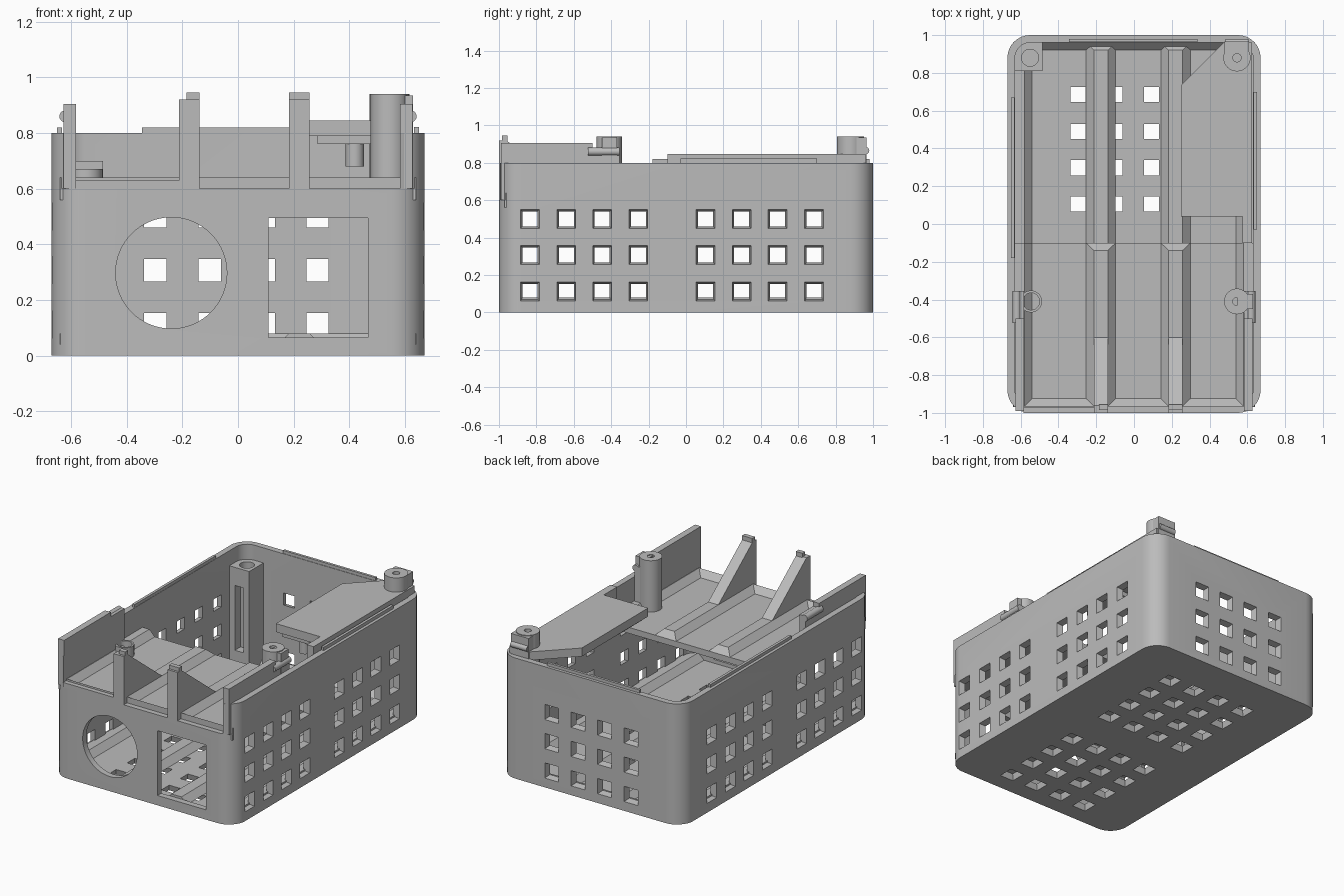
import bpy, bmesh, math
from mathutils import Matrix, Vector

if "Cube" in bpy.data.objects:
    bpy.data.objects.remove(bpy.data.objects["Cube"])

grey = bpy.data.materials.new("plain grey")
grey.diffuse_color = (0.5, 0.5, 0.5, 1)
grey.use_nodes = True
grey.node_tree.nodes["Principled BSDF"].inputs["Base Color"].default_value = grey.diffuse_color


def make(name, bm):
    bmesh.ops.recalc_face_normals(bm, faces=bm.faces)
    me = bpy.data.meshes.new(name)
    bm.to_mesh(me)
    bm.free()
    ob = bpy.data.objects.new(name, me)
    bpy.context.collection.objects.link(ob)
    me.materials.append(grey)
    return ob


def loft(bm, lower, upper):
    """Closed solid between two matching rings of points."""
    a = [bm.verts.new(p) for p in lower]
    b = [bm.verts.new(p) for p in upper]
    n = len(a)
    bm.faces.new(a[::-1])
    bm.faces.new(b)
    for i in range(n):
        bm.faces.new((a[i], a[(i + 1) % n], b[(i + 1) % n], b[i]))


def ring(x0, x1, y0, y1, z, r=0, seg=8):
    if r == 0:
        return [(x0, y0, z), (x1, y0, z), (x1, y1, z), (x0, y1, z)]
    pts = []
    for k, (cx, cy) in enumerate([(x1 - r, y1 - r), (x0 + r, y1 - r), (x0 + r, y0 + r), (x1 - r, y0 + r)]):
        for i in range(seg + 1):
            a = math.pi / 2 * (k + i / seg)
            pts.append((cx + r * math.cos(a), cy + r * math.sin(a), z))
    return pts


def block(name, x0, x1, y0, y1, z0, z1, r=0):
    bm = bmesh.new()
    loft(bm, ring(x0, x1, y0, y1, z0, r), ring(x0, x1, y0, y1, z1, r))
    return make(name, bm)


def cylinder(name, c, r, length, axis='Z', seg=40):
    bm = bmesh.new()
    m = Matrix.Translation(c)
    if axis != 'Z':
        m = m @ Matrix.Rotation(math.pi / 2, 4, 'X' if axis == 'Y' else 'Y')
    bmesh.ops.create_cone(bm, cap_ends=True, segments=seg, radius1=r, radius2=r, depth=length, matrix=m)
    return make(name, bm)


def side_prism(name, yz, x0, x1):
    bm = bmesh.new()
    loft(bm, [(x0, y, z) for y, z in yz], [(x1, y, z) for y, z in yz])
    return make(name, bm)


def front_prism(name, xz, y0, y1):
    bm = bmesh.new()
    loft(bm, [(x, y0, z) for x, z in xz], [(x, y1, z) for x, z in xz])
    return make(name, bm)


def cut(ob, *cutters):
    for c in cutters:
        m = ob.modifiers.new("cut", 'BOOLEAN')
        m.operation, m.solver, m.object = 'DIFFERENCE', 'EXACT', c
    bpy.context.view_layer.update()
    me = bpy.data.meshes.new_from_object(ob.evaluated_get(bpy.context.evaluated_depsgraph_get()))
    ob.modifiers.clear()
    ob.data = me
    for c in cutters:
        bpy.data.objects.remove(c)


# Case shell with rounded corners
shell = block("case_shell", -0.67, 0.67, -1, 1, 0, 0.8, 0.12)
cavity = block("cavity_cutter", -0.63, 0.63, -0.96, 0.96, 0.04, 1, 0.08)

# Tapered square vents: wide outside, narrow inside
vents = bmesh.new()


def vent(pos, out):
    out = Vector(out)
    q = out.to_track_quat('Z', 'Y')
    rings = []
    for d, h in ((-0.06, 0.035), (0.01, 0.053)):
        rings.append([Vector(pos) + q @ Vector((sx * h, sy * h, d))
                      for sx, sy in ((-1, -1), (1, -1), (1, 1), (-1, 1))])
    loft(vents, *rings)


rows_z = (0.112, 0.307, 0.5)
rows_y = (-0.835, -0.64, -0.448, -0.255, 0.105, 0.298, 0.49, 0.685)
cols_x = (-0.297, -0.102, 0.092, 0.286)
for z in rows_z:
    for y in rows_y:
        for s in (-1, 1):
            vent((s * 0.67, y, z), (s, 0, 0))
    for x in cols_x:
        vent((x, 1, z), (0, 1, 0))
for y in rows_y:
    for x in cols_x:
        vent((x, y, 0), (0, 0, -1))
vents = make("vent_cutter", vents)

# Front openings: round port, square port and low front edge
cut(shell, cavity, vents,
    cylinder("port_cutter", (-0.24, -0.98, 0.297), 0.2, 0.2, 'Y', 64),
    block("window_cutter", 0.11, 0.467, -1.1, -0.9, 0.065, 0.495),
    block("front_cutter", -0.585, 0.585, -1.1, -0.88, 0.6, 1))
block("front_lip", -0.585, -0.21, -1, -0.97, 0.6, 0.63)

# Raised front deck
block("front_deck", -0.64, 0.64, -0.97, -0.1, 0.56, 0.6)


# Floor and deck stiffening: ridges, side ledges and end chamfers
def stiffen(label, y0, y1, z, chamfer_rear):
    for x in (-0.175, 0.22):
        bm = bmesh.new()
        loft(bm, ring(x - 0.078, x + 0.078, y0, y1, z), ring(x - 0.037, x + 0.037, y0, y1 - 0.04, z + 0.04))
        make(label + "_ridge", bm)
    for s in (-1, 1):
        front_prism(label + "_side_ledge", [(s * 0.64, z), (s * 0.54, z), (s * 0.58, z + 0.04), (s * 0.64, z + 0.04)], y0, y1)
    e, d = (y1, y1 - 0.04) if chamfer_rear else (y0, y0 + 0.04)
    side_prism(label + "_end_chamfer", [(e, z), (d, z), (e, z + 0.04)], -0.6, 0.6)


stiffen("floor", -0.96, 0.96, 0.04, True)
stiffen("deck", -0.965, -0.1, 0.6, False)

# Sloping gussets with small tips
for x in (-0.175, 0.22):
    side_prism("gusset", [(-0.6, 0.6), (-0.6, 0.64), (-0.96, 0.92), (-1, 0.92), (-1, 0.6)], x - 0.037, x + 0.037)
    x0 = x - 0.01 if x < 0 else x - 0.037
    block("gusset_tip", x0, x + 0.037, -0.985, -0.955, 0.915, 0.945)

# Upright side wings, latch bumps and rim lips
for s in (-1, 1):
    x0, x1 = sorted((s * 0.583, s * 0.627))
    block("side_wing", x0, x1, -0.95, -0.5, 0.62, 0.905)
    block("side_wing_front", x0, x1, -0.99, -0.945, 0.6, 0.905)
    cylinder("latch_bump", (s * 0.62, -0.44, 0.86), 0.022, 0.17, 'Y', 20)
    block("latch_arm", x0, x1, -0.53, -0.355, 0.64, 0.875)
block("left_rim_lip", -0.65, -0.632, -0.18, 0.67, 0.79, 0.82)
block("right_rim_lip", 0.632, 0.65, -0.03, 0.7, 0.79, 0.822)
block("rear_rim_lip", -0.345, 0.335, 0.963, 0.98, 0.79, 0.82)


# Screw posts with bores
def post(name, x, y, r, z0, z1, bore):
    p = cylinder(name, (x, y, (z0 + z1) / 2), r, z1 - z0)
    cut(p, cylinder("bore_cutter", (x, y, z1), bore, 0.16, 'Z', 24))


post("front_right_post", 0.545, -0.41, 0.068, 0.59, 0.94, 0.022)
post("rear_right_post", 0.545, 0.88, 0.072, 0.03, 0.94, 0.022)
post("front_left_post", -0.545, -0.41, 0.058, 0.59, 0.67, 0.045)
block("front_post_web", 0.545, 0.63, -0.45, -0.37, 0.6, 0.935)
block("rear_post_web", 0.48, 0.61, 0.9, 0.965, 0.7, 0.935)
cylinder("rear_latch_bump", (0.545, 0.96, 0.865), 0.02, 0.12, 'X', 20)

# Square corner pillar with bore and recess
pillar = block("corner_pillar", -0.635, -0.485, 0.81, 0.965, 0.03, 0.7)
cut(pillar, cylinder("bore_cutter", (-0.55, 0.88, 0.7), 0.045, 0.16),
    block("recess_cutter", -0.59, -0.525, 0.75, 0.87, 0.15, 0.58))

# Cover plate with a clipped corner, plus its underside parts
plate_xy = [(0.25, 0.04), (0.625, 0.04), (0.625, 0.96), (0.475, 0.96), (0.25, 0.735)]
bm = bmesh.new()
loft(bm, [(x, y, 0.79) for x, y in plate_xy], [(x, y, 0.846) for x, y in plate_xy])
make("cover_plate", bm)
block("plate_tongue", 0.575, 0.625, -0.1, 0.05, 0.76, 0.846)
block("plate_step", 0.285, 0.48, 0.06, 0.3, 0.76, 0.8)
cylinder("plate_peg", (0.42, 0.1, 0.73), 0.033, 0.1, 'Z', 24)

# Smooth rounded surfaces, keep edges sharp
for ob in bpy.context.scene.objects:
    ob.select_set(True)
    bpy.context.view_layer.objects.active = ob
bpy.ops.object.shade_smooth_by_angle(angle=math.radians(30))
